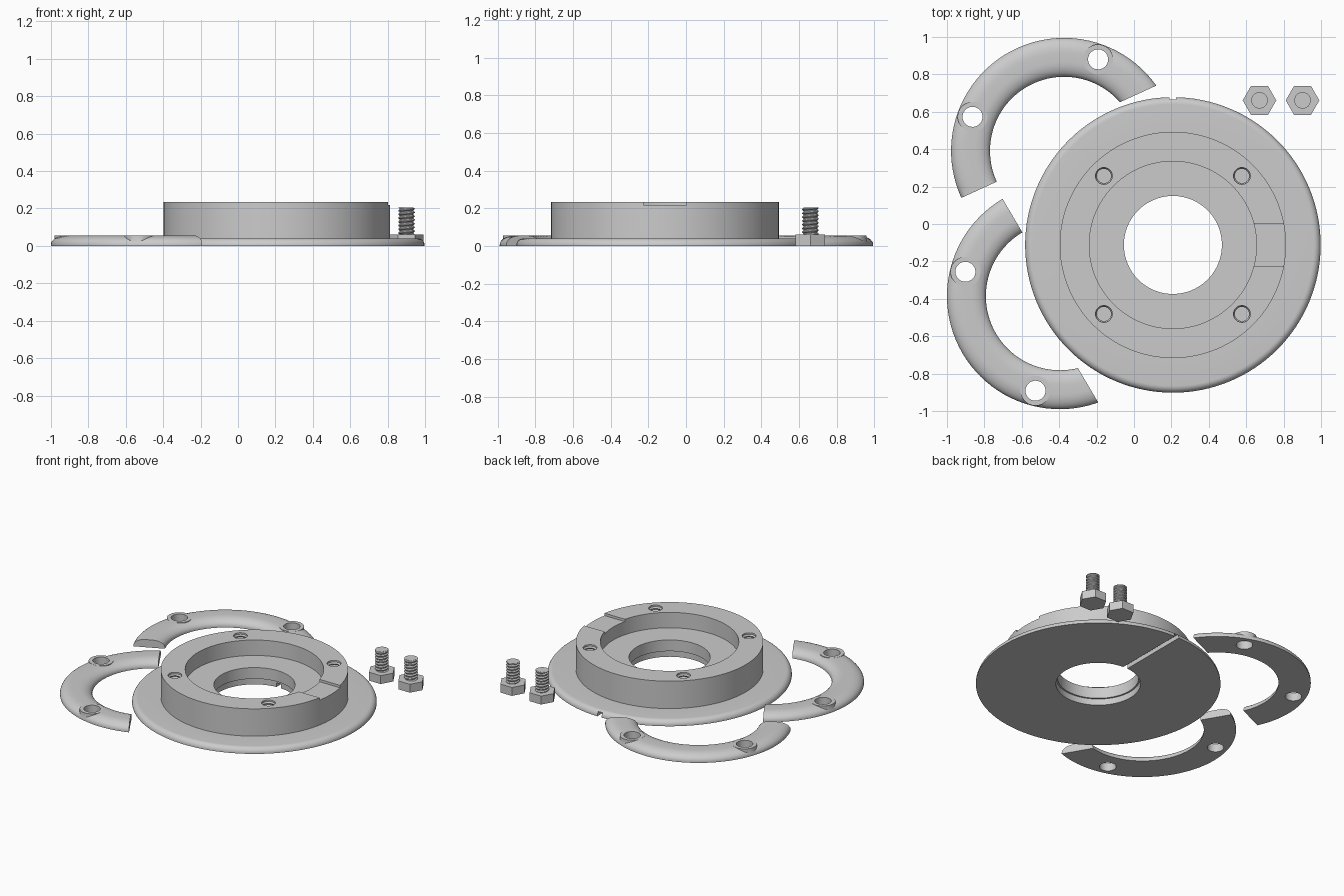
import bpy, bmesh, math
from mathutils import Matrix, Vector

if "Cube" in bpy.data.objects:
    bpy.data.objects.remove(bpy.data.objects["Cube"])

steel = bpy.data.materials.new("steel_grey")
steel.diffuse_color = (0.6, 0.6, 0.6, 1)
steel.use_nodes = True
steel.node_tree.nodes["Principled BSDF"].inputs["Base Color"].default_value = steel.diffuse_color


def make(name, bm, loc=(0, 0, 0), rot=0):
    bmesh.ops.recalc_face_normals(bm, faces=bm.faces)
    me = bpy.data.meshes.new(name)
    bm.to_mesh(me)
    bm.free()
    ob = bpy.data.objects.new(name, me)
    me.materials.append(steel)
    me.transform(Matrix.Translation(Vector(loc)) @ Matrix.Rotation(rot, 4, 'Z'))
    bpy.context.collection.objects.link(ob)
    return ob


def lathe(name, profile, segs, loc=(0, 0, 0), closed=True, twist=0.0, zlim=None):
    """Revolve (r, z) points; open profiles get caps; twist makes a helix."""
    bm = bmesh.new()
    cols = []
    for i in range(segs + (1 if twist else 0)):
        a = 2 * math.pi * i / segs
        col = []
        for r, z in profile:
            z += twist * i / segs
            if zlim:
                z = min(max(z, zlim[0]), zlim[1])
            col.append(bm.verts.new((r * math.cos(a), r * math.sin(a), z)))
        cols.append(col)
    n = len(profile)
    for i in range(segs):
        p, q = cols[i], cols[(i + 1) % len(cols)]
        for j in range(n if closed else n - 1):
            k = (j + 1) % n
            bm.faces.new((p[j], q[j], q[k], p[k]))
    if not closed and not twist:
        bm.faces.new([c[0] for c in cols])
        bm.faces.new([c[-1] for c in cols])
    return make(name, bm, loc)


def box(name, lo, hi, loc=(0, 0, 0), rot=0):
    bm = bmesh.new()
    bmesh.ops.create_cube(bm, size=1)
    for v in bm.verts:
        v.co = [l + (c + 0.5) * (h - l) for c, l, h in zip(v.co, lo, hi)]
    return make(name, bm, loc, rot)


def boolean(ob, tool, op='DIFFERENCE'):
    bpy.context.view_layer.objects.active = ob
    m = ob.modifiers.new("cut", 'BOOLEAN')
    m.operation, m.object, m.solver = op, tool, 'EXACT'
    bpy.ops.object.modifier_apply(modifier=m.name)
    bpy.data.objects.remove(tool)


def smooth(ob):
    bpy.ops.object.select_all(action='DESELECT')
    ob.select_set(True)
    bpy.context.view_layer.objects.active = ob
    bpy.ops.object.shade_smooth_by_angle(angle=math.radians(30))


def fillet(cx, cz, rx, rz, a0, a1, n=8):
    angs = [math.radians(a0 + (a1 - a0) * i / n) for i in range(n + 1)]
    return [(cx + rx * math.cos(a), cz + rz * math.sin(a)) for a in angs]


# Flanged hub: rounded disc, raised ring, recessed floor, stepped bore
C = (0.208, -0.112, 0)
profile = [(0.273, 0), (0.79, 0)] + fillet(0.753, 0.004, 0.037, 0.036, 0, 90)
profile += [(0.605, 0.04), (0.605, 0.235), (0.447, 0.235), (0.447, 0.125),
            (0.262, 0.125), (0.262, 0.045), (0.273, 0.045)]
hub = lathe("flanged_hub", profile, 128, C)

# Shallow slot across the ring, and a groove under the disc
boolean(hub, box("slot", (0.40, -0.115, 0.218), (0.64, 0.115, 0.3), C))
boolean(hub, box("groove", (-0.017, 0.2, -0.02), (0.017, 0.9, 0.03), C))

# Four threaded blind holes in the ring
for sx in (-1, 1):
    for sy in (-1, 1):
        thread = [(0.045, 0.25)]
        for k in range(8):
            thread += [(0.045, 0.224 - 0.02 * k), (0.038, 0.214 - 0.02 * k)]
        boolean(hub, lathe("thread", thread, 24,
                           (C[0] + sx * 0.369, C[1] + sy * 0.369, 0), False))
smooth(hub)


# Half-ring clamps: rounded section, two flat bosses with clear holes
def clamp(name, loc, rot, side):
    section = [(0.396, 0), (0.604, 0)]
    section += fillet(0.524, 0.008, 0.08, 0.047, 0, 90)
    section += fillet(0.476, 0.008, 0.08, 0.047, 90, 180)
    ob = lathe(name, section, 96)
    spots = [(s * 0.522 * math.sqrt(0.5), 0.522 * math.sqrt(0.5), 0) for s in (-1, 1)]
    for p in spots:
        boolean(ob, lathe("boss", [(0.08, 0.002), (0.08, 0.0555)], 40, p, False), 'UNION')
    for p in spots:
        boolean(ob, lathe("hole", [(0.0535, -0.1), (0.0535, 0.2)], 40, p, False))
    # One end stops at the diameter, the other a little short of it
    boolean(ob, box("half", (-1, -1, -0.1), (1, 0, 0.2)))
    x = sorted((0, side))
    boolean(ob, box("short", (x[0], -0.5, -0.1), (x[1], 0.112, 0.2)))
    ob.data.transform(Matrix.Translation(Vector(loc)) @ Matrix.Rotation(math.radians(rot), 4, 'Z'))
    smooth(ob)


clamp("back_clamp", (-0.374, 0.391, 0), 24.6, 1)
clamp("front_clamp", (-0.396, -0.386, 0), 120.5, -1)

# Hex bolts standing on their heads, with helical threads
for i, bx in enumerate((0.671, 0.901)):
    loc = (bx, 0.661, 0)
    lathe(f"bolt_head_{i + 1}", [(0.09, 0), (0.09, 0.06)], 6, loc, False)
    lathe(f"bolt_core_{i + 1}", [(0.037, 0.05), (0.037, 0.205)], 32, loc, False)
    pitch, turns = 0.02, 10
    ridge = []
    for k in range(turns):
        z = 0.03 + pitch * k
        ridge += [(0.036, z), (0.044, z + 0.007), (0.044, z + 0.011), (0.036, z + 0.018)]
    th = lathe(f"bolt_thread_{i + 1}", ridge, 32, loc, False, pitch, (0.055, 0.204))
    smooth(th)
